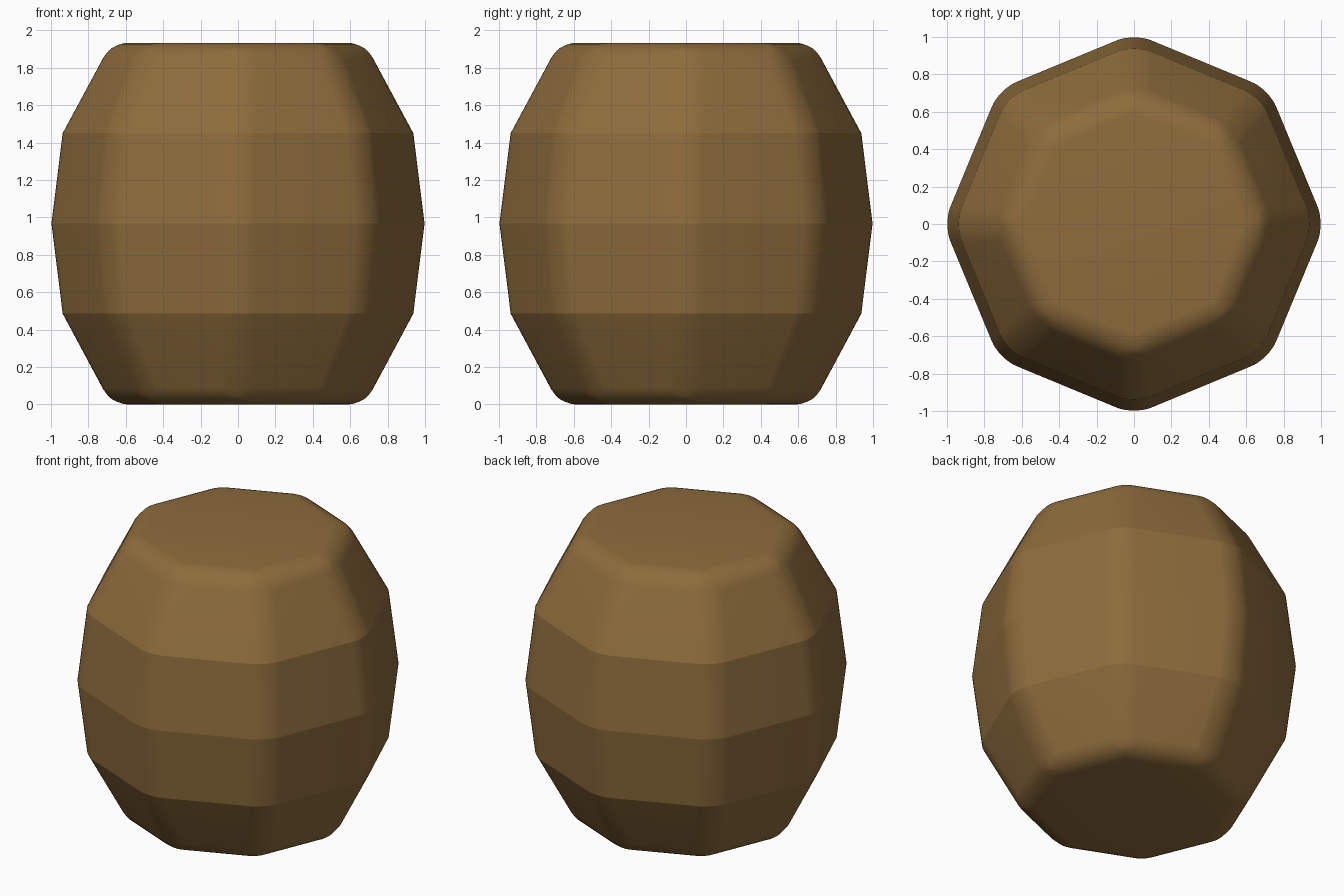
import bpy, bmesh
from math import sin, cos, pi, radians

if "Cube" in bpy.data.objects:
    bpy.data.objects.remove(bpy.data.objects["Cube"])

SIDES = 8
# Barrel profile: (radius before rounding, height)
PROFILE = [(0.70, 0.0), (0.96, 0.485), (1.02, 0.967), (0.96, 1.45), (0.70, 1.933)]

# Octagonal barrel body
bm = bmesh.new()
rings = [[bm.verts.new((r * cos(2 * pi * i / SIDES), r * sin(2 * pi * i / SIDES), z))
          for i in range(SIDES)] for r, z in PROFILE]
for low, high in zip(rings, rings[1:]):
    for i in range(SIDES):
        j = (i + 1) % SIDES
        bm.faces.new((low[i], low[j], high[j], high[i]))
bm.faces.new(rings[0][::-1])
bm.faces.new(rings[-1])
mesh = bpy.data.meshes.new("barrel")
bm.to_mesh(mesh)
bm.free()
barrel = bpy.data.objects.new("barrel", mesh)
bpy.context.collection.objects.link(barrel)
bpy.context.view_layer.objects.active = barrel
barrel.select_set(True)

# Rounded rims and upright edges; the shallow ring creases stay crisp
bevel = barrel.modifiers.new("rounding", 'BEVEL')
bevel.width = 0.1
bevel.segments = 8
bevel.limit_method = 'ANGLE'
bevel.angle_limit = radians(30)
bpy.ops.object.modifier_apply(modifier=bevel.name)
bpy.ops.object.shade_smooth_by_angle(angle=radians(10))

# Brown wood
wood = bpy.data.materials.new("brown_wood")
wood.diffuse_color = (0.27, 0.15, 0.045, 1)
wood.use_nodes = True
wood.node_tree.nodes["Principled BSDF"].inputs["Base Color"].default_value = wood.diffuse_color
mesh.materials.append(wood)
